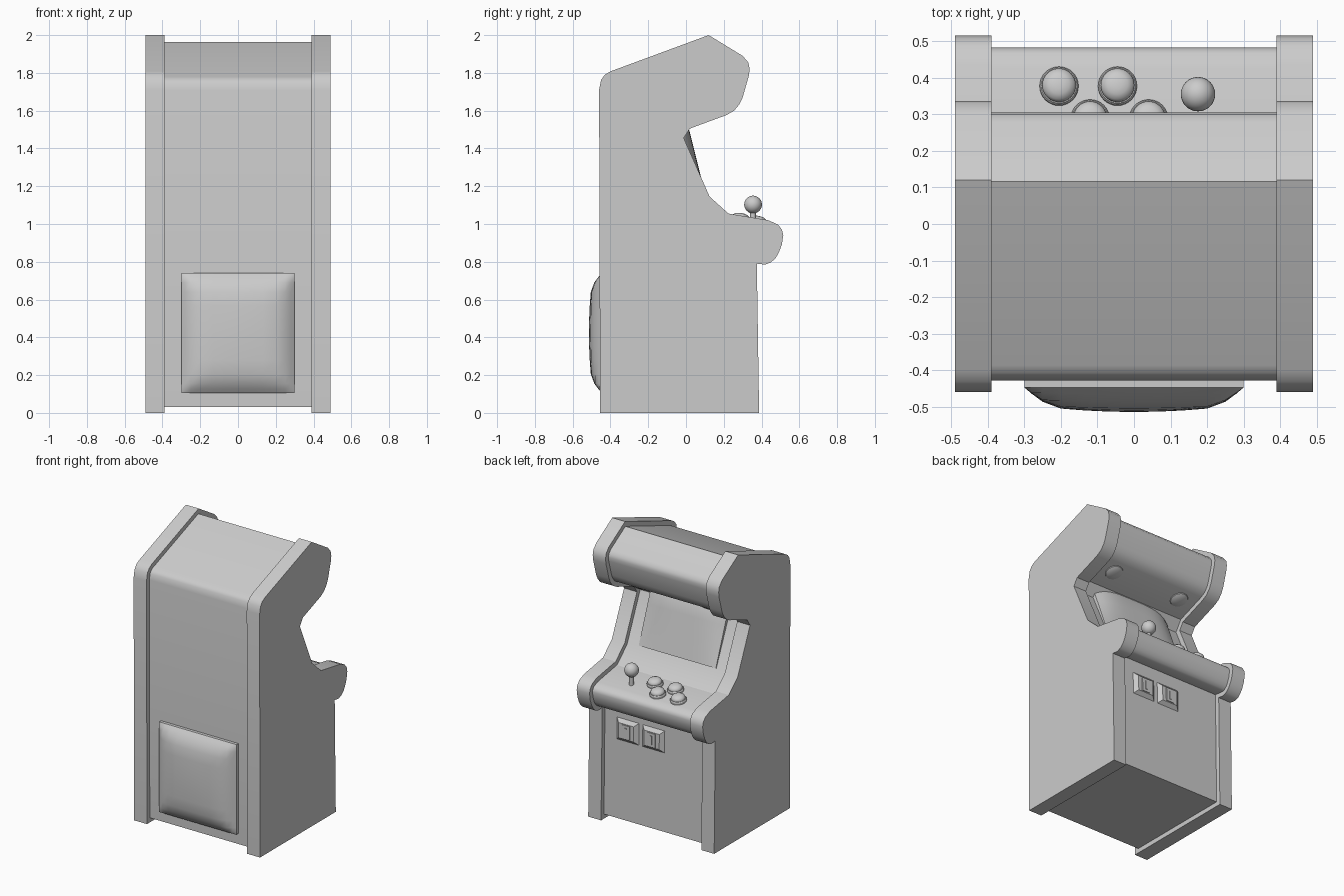
import bpy, bmesh, math
from mathutils import Vector, Matrix

if "Cube" in bpy.data.objects:
    bpy.data.objects.remove(bpy.data.objects["Cube"])

# Cabinet outline in (y, z), counter-clockwise
OUTLINE = [(-.455, 0), (.387, 0), (.375, .79), (.42, .785), (.45, .797), (.475, .82), (.492, .85),
           (.507, .89), (.515, .94), (.508, .97), (.487, .997), (.435, 1.02), (.225, 1.055),
           (.125, 1.145), (-.012, 1.455), (.02, 1.505), (.215, 1.577), (.255, 1.6), (.283, 1.634),
           (.3, 1.67), (.333, 1.785), (.337, 1.82), (.33, 1.855), (.3, 1.89), (.12, 2),
           (-.4, 1.808), (-.43, 1.79), (-.45, 1.762), (-.46, 1.71)]


def finish(bm, name, angle=32):
    bmesh.ops.remove_doubles(bm, verts=bm.verts, dist=1e-5)
    bmesh.ops.recalc_face_normals(bm, faces=bm.faces)
    me = bpy.data.meshes.new(name)
    bm.to_mesh(me)
    bm.free()
    ob = bpy.data.objects.new(name, me)
    bpy.context.collection.objects.link(ob)
    bpy.ops.object.select_all(action='DESELECT')
    ob.select_set(True)
    bpy.context.view_layer.objects.active = ob
    bpy.ops.object.shade_smooth_by_angle(angle=math.radians(angle))
    return ob


def inset(pts, d):
    """Move every edge of a closed outline inwards by d."""
    out = []
    for i, p in enumerate(pts):
        a, b, c = Vector(pts[i - 1]), Vector(p), Vector(pts[(i + 1) % len(pts)])
        e, f = (b - a).normalized(), (c - b).normalized()
        n, m = Vector((-e.y, e.x)), Vector((-f.y, f.x))
        out.append(b + (n + m) * d / (1 + n.dot(m)))
    return out


def extrude_outline(name, pts, x0, x1):
    bm = bmesh.new()
    face = bm.faces.new([bm.verts.new((x0, y, z)) for y, z in pts])
    ext = bmesh.ops.extrude_face_region(bm, geom=[face])['geom']
    bmesh.ops.translate(bm, vec=(x1 - x0, 0, 0), verts=[v for v in ext if isinstance(v, bmesh.types.BMVert)])
    return finish(bm, name)


def frame(pos, normal):
    """Local axes: x along world x, z along the normal."""
    n = Vector(normal).normalized()
    x = Vector((1, 0, 0))
    y = n.cross(x)
    m = Matrix((x, y, n)).transposed().to_4x4()
    m.translation = pos
    return m


def pillow(name, mat, us, vs, height, angle=32):
    """Bulged panel with a skirt going down into its support."""
    us, vs = [us[0]] + us + [us[-1]], [vs[0]] + vs + [vs[-1]]
    nu, nv = len(us) - 1, len(vs) - 1
    bm = bmesh.new()
    g = [[bm.verts.new(mat @ Vector((u, v, -.02 if i in (0, nu) or j in (0, nv) else height(u, v))))
          for j, v in enumerate(vs)] for i, u in enumerate(us)]
    for i in range(nu):
        for j in range(nv):
            bm.faces.new((g[i][j], g[i + 1][j], g[i + 1][j + 1], g[i][j + 1]))
    return finish(bm, name, angle)


def lathe(name, mat, prof, steps=32):
    bm = bmesh.new()
    vs = [bm.verts.new((r, 0, z)) for r, z in prof]
    es = [bm.edges.new(p) for p in zip(vs, vs[1:])]
    bmesh.ops.spin(bm, geom=vs + es, cent=(0, 0, 0), axis=(0, 0, 1), angle=2 * math.pi, steps=steps)
    bm.transform(mat)
    return finish(bm, name)


def spread(half, n):
    return [half * (2 * i / n - 1) for i in range(n + 1)]


# Side panels and the slightly smaller body between them
for s, side in ((1, 'right'), (-1, 'left')):
    extrude_outline(side + '_side_panel', OUTLINE, s * .39, s * .49)
extrude_outline('cabinet_body', inset(OUTLINE, .032), -.395, .395)

# Bulged service door on the back
HX, HZ = .3, .317


def door_height(u, v):
    e = min(HX - abs(u), HZ - abs(v)) / .1
    rim = math.sin(math.pi / 2 * min(max(e, 0), 1))
    return .022 + .046 * rim + .021 * (1 - (u / HX) ** 2) * (1 - (v / HZ) ** 2)


def door_rows(h):
    edge = [h, h - .02, h - .05, h - .1]
    return [-e for e in edge] + spread(h - .1, 6)[1:-1] + edge[::-1]


pillow('service_door', frame((0, -.425, .423), (0, -1, 0)), door_rows(HX), door_rows(HZ), door_height, 25)


# Curved screen, standing proud at its lower edge
def screen_height(u, v):
    k = min(1, (.16 - v) / .35)
    top = .012 + .061 * k - (.006 if v < -.2 else 0)
    return top * (.3 + .7 * (1 - (u / .3) ** 4))


pillow('screen', frame((0, .029, 1.288), (0, .915, .404)), spread(.3, 16),
       [-.24, -.19, -.12, -.05, .02, .09, .13, .16], screen_height, 40)

# Control panel buttons
UP = (0, .164, .986)


def panel_z(y):
    return 1.023 - (y - .225) * .167


BUTTON = [(.053, -.01), (.053, .012), (.049, .018), (.046, .018), (.046, .024),
          (.041, .034), (.028, .042), (.014, .045), (0, .046)]
for i, (x, y) in enumerate(((-.205, .376), (-.045, .376), (-.12, .286), (.04, .286))):
    lathe(f'button_{i + 1}', frame((x, y, panel_z(y)), UP), BUTTON)

# Joystick
R = .047
ball = [(R * math.sin(math.pi * i / 16), -R * math.cos(math.pi * i / 16)) for i in range(17)]
lathe('joystick_ball', Matrix.Translation((.175, .355, 1.103)), ball)
lathe('joystick_shaft', Matrix.Translation((.175, .355, .98)), [(.015, 0), (.015, .1)], 16)

# Speaker domes under the marquee
DOME = [(.06, -.005), (.056, .004), (.042, .01), (.022, .014), (0, .015)]
for s, side in ((1, 'right'), (-1, 'left')):
    lathe(side + '_speaker', frame((s * .27, .125, 1.577), (0, .345, -.94)), DOME)


# Coin plates: sloped surround with a framed slot
def box(bm, mat, sx, sz, z0, z1, taper=1):
    verts = bmesh.ops.create_cube(bm, size=1)['verts']
    for v in verts:
        k = taper if v.co.z > 0 else 1
        v.co = mat @ Vector((v.co.x * sx * k, v.co.y * sz * k, z1 if v.co.z > 0 else z0))


for x, side in ((.21, 'right'), (.01, 'left')):
    m = frame((x, .347, .66), (0, 1, .015))
    bm = bmesh.new()
    box(bm, m, .19, .17, -.01, .02, .62)
    finish(bm, side + '_coin_plate', 15)
    bm = bmesh.new()
    box(bm, m, .06, .095, 0, .026)
    box(bm, m, .012, .06, .02, .03)
    finish(bm, side + '_coin_slot')
